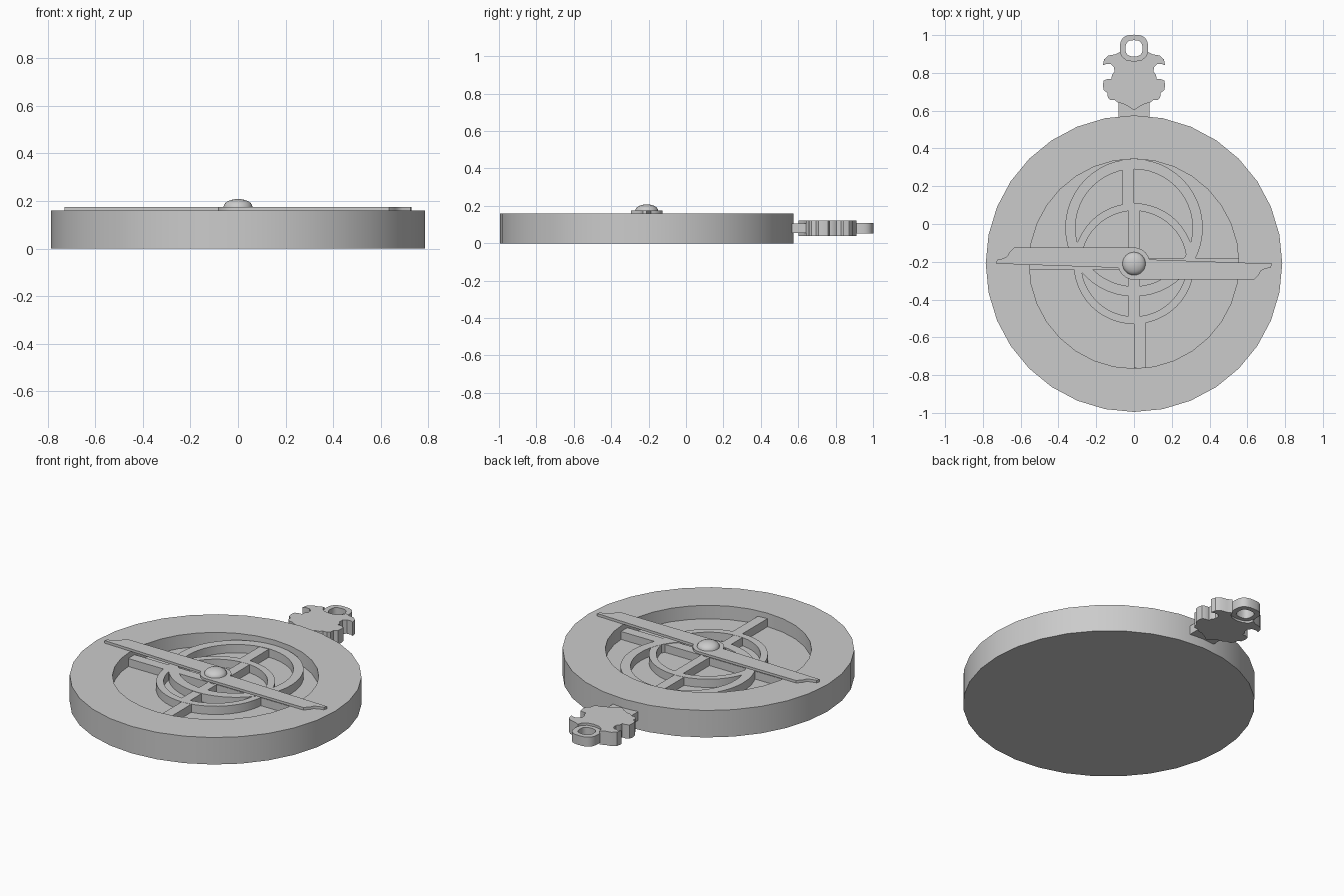
import bpy, bmesh
from math import sin, cos, pi, radians

if "Cube" in bpy.data.objects:
    bpy.data.objects.remove(bpy.data.objects["Cube"])

CY = -0.21                      # centre of the disc in y
FLOOR, NET, RIM = 0.08, 0.13, 0.16


def finish(name, bm, angle=35):
    bmesh.ops.remove_doubles(bm, verts=bm.verts, dist=1e-5)
    bmesh.ops.recalc_face_normals(bm, faces=bm.faces)
    me = bpy.data.meshes.new(name)
    bm.to_mesh(me)
    bm.free()
    ob = bpy.data.objects.new(name, me)
    bpy.context.collection.objects.link(ob)
    bpy.ops.object.select_all(action='DESELECT')
    ob.select_set(True)
    bpy.context.view_layer.objects.active = ob
    bpy.ops.object.shade_smooth_by_angle(angle=radians(angle))
    return ob


def lathe(name, profile, y, n=32, closed=False):
    """Turn an (r, z) profile about the vertical axis through (0, y)."""
    bm = bmesh.new()
    rings = []
    for r, z in profile:
        if r == 0:
            rings.append([bm.verts.new((0, y, z))] * n)
        else:
            rings.append([bm.verts.new((r * sin(2 * pi * i / n), y + r * cos(2 * pi * i / n), z))
                          for i in range(n)])
    pairs = list(zip(rings, rings[1:]))
    if closed:
        pairs.append((rings[-1], rings[0]))
    for a, b in pairs:
        for i in range(n):
            j = (i + 1) % n
            bm.faces.new(list(dict.fromkeys([a[i], a[j], b[j], b[i]])))
    return finish(name, bm)


def ring(name, r_in, r_out, y, z0, z1, n=48):
    return lathe(name, [(r_in, z0), (r_out, z0), (r_out, z1), (r_in, z1)], y, n, True)


def prism(name, outline, z0, z1):
    bm = bmesh.new()
    face = bm.faces.new([bm.verts.new((x, y, z0)) for x, y in outline])
    ext = bmesh.ops.extrude_face_region(bm, geom=[face], use_keep_orig=True)
    verts = [g for g in ext['geom'] if isinstance(g, bmesh.types.BMVert)]
    bmesh.ops.translate(bm, verts=verts, vec=(0, 0, z1 - z0))
    return finish(name, bm)


def bar(name, x0, x1, y0, y1, z0, z1):
    return prism(name, [(x0, y0), (x1, y0), (x1, y1), (x0, y1)], z0, z1)


# Dished disc
lathe("disc_body", [(0, 0), (0.785, 0), (0.785, RIM), (0.555, RIM), (0.555, FLOOR), (0, FLOOR)], CY)

# Pierced net: two rings and the struts between them
ring("offset_ring", 0.31, 0.364, -0.02, FLOOR, NET)
ring("centre_ring", 0.28, 0.32, CY, FLOOR, NET - 0.001)
bar("upper_strut", -0.06, 0, 0.09, 0.31, FLOOR, NET - 0.002)
bar("lower_strut", 0, 0.06, -0.763, -0.51, FLOOR, NET - 0.002)
bar("inner_strut", -0.028, 0.028, -0.505, 0.085, FLOOR, NET - 0.002)
bar("cross_strut", -0.553, 0.553, CY - 0.03, CY + 0.03, FLOOR, NET - 0.003)

# Rotating rule: one arm profile turned half a circle, joined round the hub
arm = [(-0.73, 0), (-0.725, 0.02), (-0.69, 0.028), (-0.67, 0.04), (-0.66, 0.06), (-0.635, 0.085),
       (0.01, 0.085)]
hub = [(0.085 * cos(a), 0.085 * sin(a)) for a in (radians(d) for d in range(75, 0, -15))]
half = arm + hub
rule = half + [(-x, -y) for x, y in half]
prism("rule", [(x, CY + y) for x, y in rule], RIM, 0.175)

# Domed pivot pin
dome = [(0.061 * cos(a), 0.175 + 0.033 * sin(a)) for a in (radians(d) for d in range(0, 90, 15))]
lathe("pivot_pin", [(0, FLOOR), (0.035, FLOOR), (0.035, 0.174)] + dome + [(0, 0.208)], CY)

# Neck, mirrored crown and hanging loop
bar("neck", -0.083, 0.083, 0.55, 0.66, 0.055, 0.107)
left = [(0, 0.602), (-0.03, 0.623), (-0.06, 0.638), (-0.085, 0.642), (-0.10, 0.655), (-0.125, 0.657),
        (-0.138, 0.67), (-0.142, 0.695), (-0.16, 0.708), (-0.165, 0.735), (-0.16, 0.76), (-0.14, 0.768),
        (-0.119, 0.768), (-0.117, 0.788), (-0.104, 0.805), (-0.105, 0.83), (-0.122, 0.846),
        (-0.145, 0.848), (-0.165, 0.84), (-0.158, 0.872), (-0.135, 0.892), (-0.10, 0.898),
        (-0.072, 0.912), (-0.064, 0.887), (-0.04, 0.868), (0, 0.862)]
prism("crown", left + [(-x, y) for x, y in left[-2:0:-1]], 0.04, 0.122)


def rounded(rx, ry, n=32, p=0.75):
    pts = []
    for i in range(n):
        c, s = cos(2 * pi * i / n), sin(2 * pi * i / n)
        pts.append((rx * abs(c) ** p * (1 if c > 0 else -1), 0.93 + ry * abs(s) ** p * (1 if s > 0 else -1)))
    return pts


bm = bmesh.new()
loops = [[bm.verts.new((x, y, z)) for x, y in rounded(rx, ry)]
         for rx, ry, z in ((0.045, 0.043, 0.052), (0.075, 0.072, 0.052), (0.075, 0.072, 0.108), (0.045, 0.043, 0.108))]
for k in range(4):
    a, b = loops[k], loops[(k + 1) % 4]
    for i in range(32):
        j = (i + 1) % 32
        bm.faces.new([a[i], a[j], b[j], b[i]])
finish("hanging_loop", bm)
